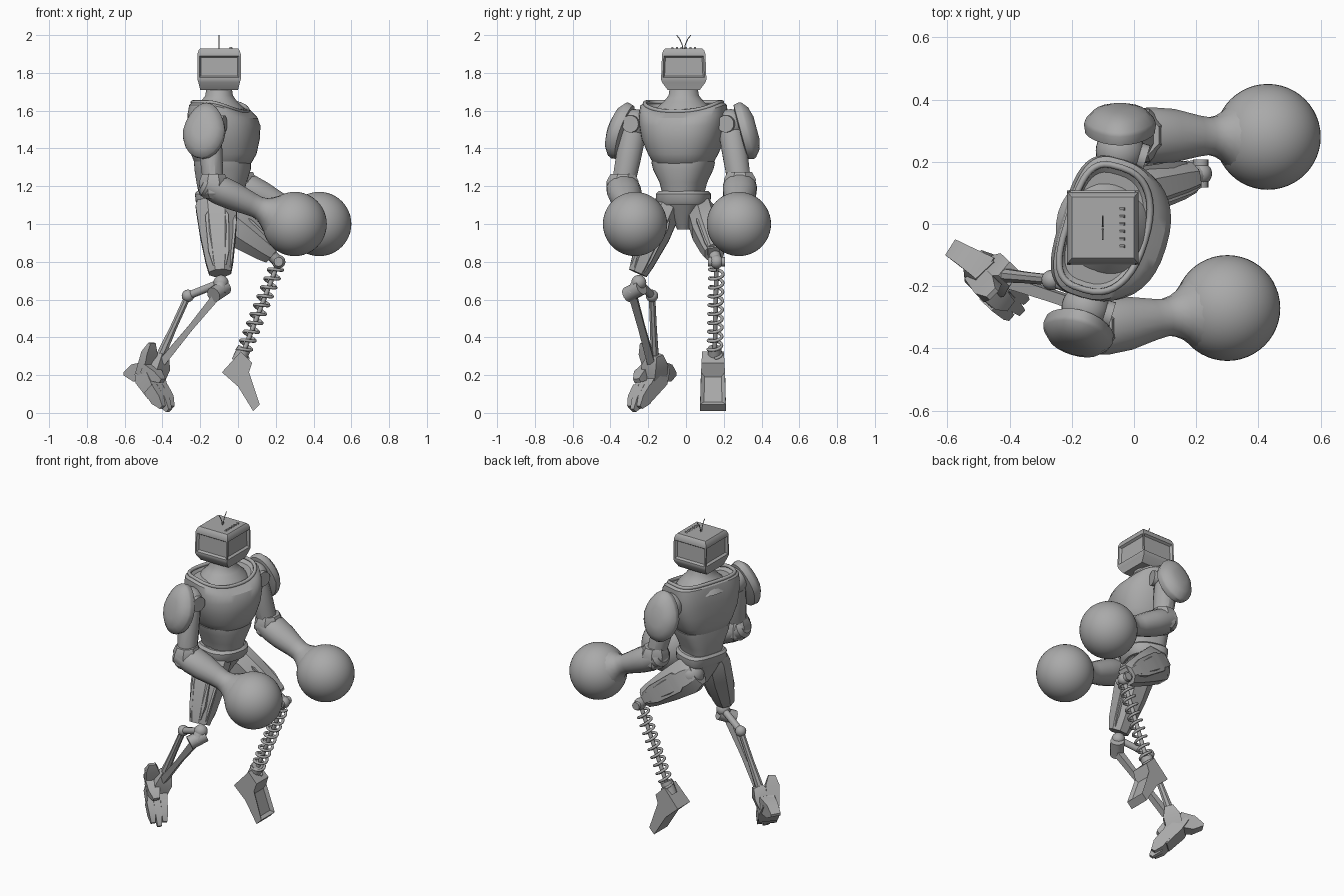
import bpy, bmesh, math
from math import sin, cos, pi
from mathutils import Vector, Matrix

if "Cube" in bpy.data.objects:
    bpy.data.objects.remove(bpy.data.objects["Cube"])

METAL = bpy.data.materials.new("grey_metal")
METAL.use_nodes = True
GREY = (0.4, 0.4, 0.4, 1)
METAL.diffuse_color = GREY
METAL.node_tree.nodes["Principled BSDF"].inputs["Base Color"].default_value = GREY


def add(name, bm):
    bmesh.ops.recalc_face_normals(bm, faces=bm.faces[:])
    mesh = bpy.data.meshes.new(name)
    bm.to_mesh(mesh)
    bm.free()
    mesh.materials.append(METAL)
    ob = bpy.data.objects.new(name, mesh)
    bpy.context.collection.objects.link(ob)
    return ob


def loft_bm(rings):
    bm = bmesh.new()
    loops = [[bm.verts.new(p) for p in r] for r in rings]
    n = len(loops[0])
    for lo, hi in zip(loops, loops[1:]):
        for i in range(n):
            j = (i + 1) % n
            bm.faces.new((lo[i], lo[j], hi[j], hi[i]))
    bm.faces.new(loops[0][::-1])
    bm.faces.new(loops[-1])
    return bm


def loft(name, rings):
    return add(name, loft_bm(rings))


def ring(c, u, v, a, b, n):
    # regular n-gon with flats facing along u and v
    k = 1 / cos(pi / n)
    angles = [(i + 0.5) * 2 * pi / n for i in range(n)]
    return [c + u * (a * k * cos(t)) + v * (b * k * sin(t)) for t in angles]


def limb(name, a, b, stations, n=8, side=(0, 1, 0)):
    # stations are (fraction along, half width across, half width along side)
    a, b = Vector(a), Vector(b)
    axis = (b - a).normalized()
    s = Vector(side)
    v = (s - axis * s.dot(axis)).normalized()
    u = v.cross(axis)
    return loft(name, [ring(a.lerp(b, t), u, v, w, d, n) for t, w, d in stations])


def rod(name, a, b, r, n=12):
    return limb(name, a, b, [(0, r, r), (1, r, r)], n, (0.13, 0.9, 0.4))


def ball(name, c, r, seg=32):
    bm = bmesh.new()
    bmesh.ops.create_uvsphere(bm, u_segments=seg, v_segments=seg // 2, radius=r,
                              matrix=Matrix.Translation(c))
    return add(name, bm)


def tube(name, pts, r, cyclic=False):
    cu = bpy.data.curves.new(name, "CURVE")
    cu.dimensions = "3D"
    cu.bevel_depth = r
    cu.bevel_resolution = 2
    cu.use_fill_caps = True
    sp = cu.splines.new("POLY")
    sp.points.add(len(pts) - 1)
    for p, q in zip(sp.points, pts):
        p.co = (*q, 1)
    sp.use_cyclic_u = cyclic
    cu.materials.append(METAL)
    ob = bpy.data.objects.new(name, cu)
    bpy.context.collection.objects.link(ob)


# Torso frame, twisted about the vertical
CENTRE = Vector((-0.10, -0.015, 0))
TWIST = Matrix.Rotation(math.radians(-17), 3, "Z")
FWD, LAT, UP = TWIST @ Vector((1, 0, 0)), TWIST @ Vector((0, 1, 0)), Vector((0, 0, 1))


def body_ring(z, front, back, half, dip=0.0, n=40):
    # round at the front, squarer at the back
    pts = []
    for i in range(n):
        c, s = cos(2 * pi * i / n), sin(2 * pi * i / n)
        p = 0.85 if c > 0 else 0.6
        x = math.copysign(abs(c) ** p, c) * (front if c > 0 else back)
        y = math.copysign(abs(s) ** p, s) * half
        pts.append(CENTRE + FWD * x + LAT * y + UP * (z - dip * max(0, c) ** 1.5))
    return pts


def body(name, *rows):
    return loft(name, [body_ring(*r) for r in rows])


body("chest", (1.31, .15, .1, .14), (1.325, .17, .115, .155), (1.37, .195, .13, .18),
     (1.45, .21, .14, .215), (1.52, .212, .14, .228), (1.58, .195, .14, .232, .02),
     (1.63, .165, .13, .23, .05), (1.645, .14, .115, .21, .05),
     (1.62, .12, .1, .18, .04))
tube("chest_collar_trim", body_ring(1.645, .14, .115, .205, .05), 0.011, True)
body("abdomen", (1.16, .13, .1, .105), (1.22, .145, .11, .12), (1.29, .165, .115, .155),
     (1.33, .165, .115, .165))
body("belt", (1.10, .125, .1, .13), (1.12, .14, .11, .14), (1.16, .145, .115, .14),
     (1.175, .13, .105, .125))
body("pelvis", (.97, .03, .04, .03), (1.03, .07, .07, .06), (1.11, .12, .1, .12))

# Neck, flaring into the shoulders
neck = Vector((-0.10, -0.012, 0))
X, Y = Vector((1, 0, 0)), Vector((0, 1, 0))
loft("neck", [ring(neck + UP * z, X, Y, r, r * 1.1, 32) for z, r in
              ((1.58, .15), (1.62, .125), (1.65, .095), (1.68, .073), (1.73, .066))])

# Head: a chamfered box with recessed panels
bm = loft_bm([ring(neck + UP * z, X, Y, a, b, 4) for z, a, b in
              ((1.71, .1, .085), (1.75, .11, .115), (1.765, .115, .12),
               (1.90, .115, .115), (1.92, .108, .108), (1.93, .1, .098))])
bm.normal_update()
panels = [f for f in bm.faces if 1.8 < f.calc_center_median().z < 1.88]
bmesh.ops.inset_individual(bm, faces=panels, thickness=0.014, depth=0.0)
bmesh.ops.inset_individual(bm, faces=panels, thickness=0.012, depth=-0.014)
add("head", bm)
for i in range(6):
    y = -0.072 + i * 0.024
    rod("head_vent", (-0.045, y, 1.928), (-0.03, y, 1.933), 0.005, 6)
for s in (-1, 1):
    tube("antenna", [neck + Vector((0, s * w, z)) for w, z in
                     ((.004, 1.93), (.01, 1.955), (.022, 1.98), (.038, 2.0))], 0.0025)


def pad(name, c, out, fwd):
    # domed shoulder shield, narrower at the top
    out, fwd, c = Vector(out).normalized(), Vector(fwd).normalized(), Vector(c)
    up = out.cross(fwd).normalized()
    up = up if up.z > 0 else -up
    rings = []
    for off, k in ((-.035, .8), (-.03, .96), (0, 1), (.012, .97), (.04, .75), (.055, .4)):
        pts = []
        for i in range(20):
            t = 2 * pi * i / 20
            w = .116 * (1 - .18 * max(0, sin(t)))
            pts.append(c + out * off + fwd * (k * w * cos(t)) + up * (k * .155 * sin(t)))
        rings.append(pts)
    loft(name, rings)


def arm(tag, shoulder, elbow, fist, pad_c, pad_out, pad_fwd):
    sh, el, fi = Vector(shoulder), Vector(elbow), Vector(fist)
    ball(tag + "_shoulder_joint", sh, 0.078)
    rod(tag + "_shoulder_disc", sh, sh + FWD * 0.088, 0.045, 20)
    rod(tag + "_shoulder_axle", sh, CENTRE + UP * sh.z, 0.055)
    limb(tag + "_upper_arm", sh, el, [(0, .055, .06), (.2, .064, .068), (.55, .06, .066),
                                      (.85, .055, .062), (1, .05, .055)], 12)
    # lower arm swelling into the ball hand
    limb(tag + "_forearm", el, fi, [(-.14, .045, .055), (-.1, .068, .08), (.08, .078, .09),
                                    (.25, .074, .086), (.45, .062, .066), (.54, .058, .06),
                                    (.6, .064, .066), (.66, .08, .08), (.73, .108, .108)], 16)
    limb(tag + "_elbow_guard", el + UP * .07, el - UP * .06,
         [(0, .06, .065), (.3, .075, .085), (.8, .07, .08), (1, .05, .06)], 8)
    ball(tag + "_ball_hand", fi, 0.17, 48)
    pad(tag + "_shoulder_pad", pad_c, pad_out, pad_fwd)


arm("trailing_arm", (-.155, -.27, 1.53), (-.13, -.335, 1.195), (.30, -.27, 1.0),
    (-.18, -.35, 1.495), (-.28, -.95, .32), FWD)
arm("leading_arm", (-.045, .235, 1.53), (.02, .285, 1.205), (.43, .28, 1.0),
    (-.045, .32, 1.495), (0, 1, .27), X)

# Armoured thighs with raised plates
THIGH = [(-.12, .085, .06), (.05, .11, .078), (.45, .095, .08), (.85, .072, .062), (1, .058, .05)]
for tag, hip, knee, out in (("rod_leg", (-.115, -.09, 1.11), (-.095, -.255, .74), -1),
                            ("spring_leg", (-.1, .085, 1.05), (.18, .15, .845), 1)):
    limb(tag + "_thigh", hip, knee, THIGH)
    ball(tag + "_hip_joint", Vector(hip), 0.075, 20)
    off = Vector((0, out * .055, 0))
    limb(tag + "_thigh_plate", Vector(hip) + off, Vector(knee) + off * .6,
         [(.1, .04, .025), (.2, .062, .032), (.7, .055, .03), (.9, .035, .022)], 4)
    limb(tag + "_thigh_front_plate", Vector(hip) + X * .06, Vector(knee) + X * .03,
         [(.15, .04, .035), (.3, .05, .05), (.8, .035, .04), (.95, .025, .03)], 4)

# Piston shin of the trailing leg
KNEE, REAR, ANKLE = Vector((-.09, -.25, .69)), Vector((-.265, -.18, .62)), Vector((-.42, -.165, .28))
LOW = Vector((-.1, -.285, .635))
ball("rod_knee_ball", KNEE, 0.04, 20)
rod("rod_knee_barrel", LOW + Vector((-.03, -.025, -.01)), LOW + Vector((.03, .05, .03)), 0.04)
rod("rod_knee_stub", KNEE, LOW, 0.034)
rod("knee_crossbar", KNEE, REAR, 0.02)
ball("rear_joint", REAR, 0.033, 16)
limb("rear_shin_rod", REAR, ANKLE, [(0, .017, .017), (.5, .018, .018), (1, .026, .022)])
limb("front_shin_rod", LOW, (-.4, -.185, .27), [(0, .022, .02), (.5, .015, .018), (1, .02, .02)], 4)

# Clawed foot, standing on its toes
SIDE = Vector((.69, .72, 0))
claws = (
    ("ankle_block", (-.40, -.16, .31), (-.46, -.17, .17), [(0, .025, .03), (.4, .05, .05), (1, .05, .045)]),
    ("foot_body", (-.50, -.13, .25), (-.42, -.23, .09), [(0, .035, .04), (.4, .05, .065), (1, .032, .055)]),
    ("heel_spike", (-.47, -.15, .22), (-.59, -.075, .205), [(0, .05, .045), (.6, .045, .035), (1, .008, .03)]),
    ("ankle_flap", (-.50, -.17, .2), (-.455, -.225, .37), [(0, .03, .035), (.7, .022, .04), (1, .008, .02)]),
    ("outer_flap", (-.49, -.2, .24), (-.40, -.26, .17), [(0, .025, .03), (.6, .03, .035), (1, .012, .02)]),
)
for name, a, b, st in claws:
    limb(name, a, b, st, 4, SIDE)
for k, reach in ((-.042, .85), (0, 1), (.042, .85)):
    base, tip = Vector((-.435, -.215, .13)) + SIDE * k, Vector((-.365, -.28, .012)) + SIDE * k * .8
    limb("toe", base, base.lerp(tip, reach), [(0, .035, .02), (.6, .034, .019), (1, .012, .013)], 4, SIDE)

# Spring shin of the leading leg
TOP, BOT = Vector((.215, .162, .80)), Vector((.02, .152, .30))
ball("spring_knee_ball", TOP, 0.036, 20)
rod("spring_knee_axle", TOP - Y * .045, TOP + Y * .045, 0.024)
rod("spring_knee_link", TOP, (.15, .145, .86), 0.03)
rod("spring_core", TOP, BOT, 0.012)
axis = (BOT - TOP).normalized()
across = axis.cross(Y).normalized()
other = axis.cross(across)
TURNS, STEP = 10, 20
tube("spring_coil", [TOP.lerp(BOT, .06 + .94 * i / (TURNS * STEP))
                     + across * (.036 * cos(2 * pi * i / STEP))
                     + other * (.036 * sin(2 * pi * i / STEP))
                     for i in range(TURNS * STEP + 1)], 0.0085)

# Wedge foot under the spring
profile = ((.015, .325), (.075, .265), (.058, .215), (.115, .045), (.08, .01), (.0, .14), (-.085, .215))


def foot_side(s):
    return [Vector((x, .143 + s * (.068 - .05 * max(0, z - .12)), z)) for x, z in profile]


bm = loft_bm([foot_side(-1), foot_side(1)])
bmesh.ops.recalc_face_normals(bm, faces=bm.faces[:])
front = [f for f in bm.faces if f.normal.x > 0.85 and f.calc_center_median().z < .2]
bmesh.ops.inset_individual(bm, faces=front, thickness=0.028, depth=-0.015)
add("wedge_foot", bm)
rod("spring_socket", (.035, .152, .345), (.0, .152, .27), 0.036)

# Smooth curved surfaces, keep hard edges
for ob in bpy.context.collection.objects:
    ob.select_set(ob.type == "MESH")
    if ob.type == "MESH":
        bpy.context.view_layer.objects.active = ob
bpy.ops.object.shade_smooth_by_angle(angle=math.radians(32))
